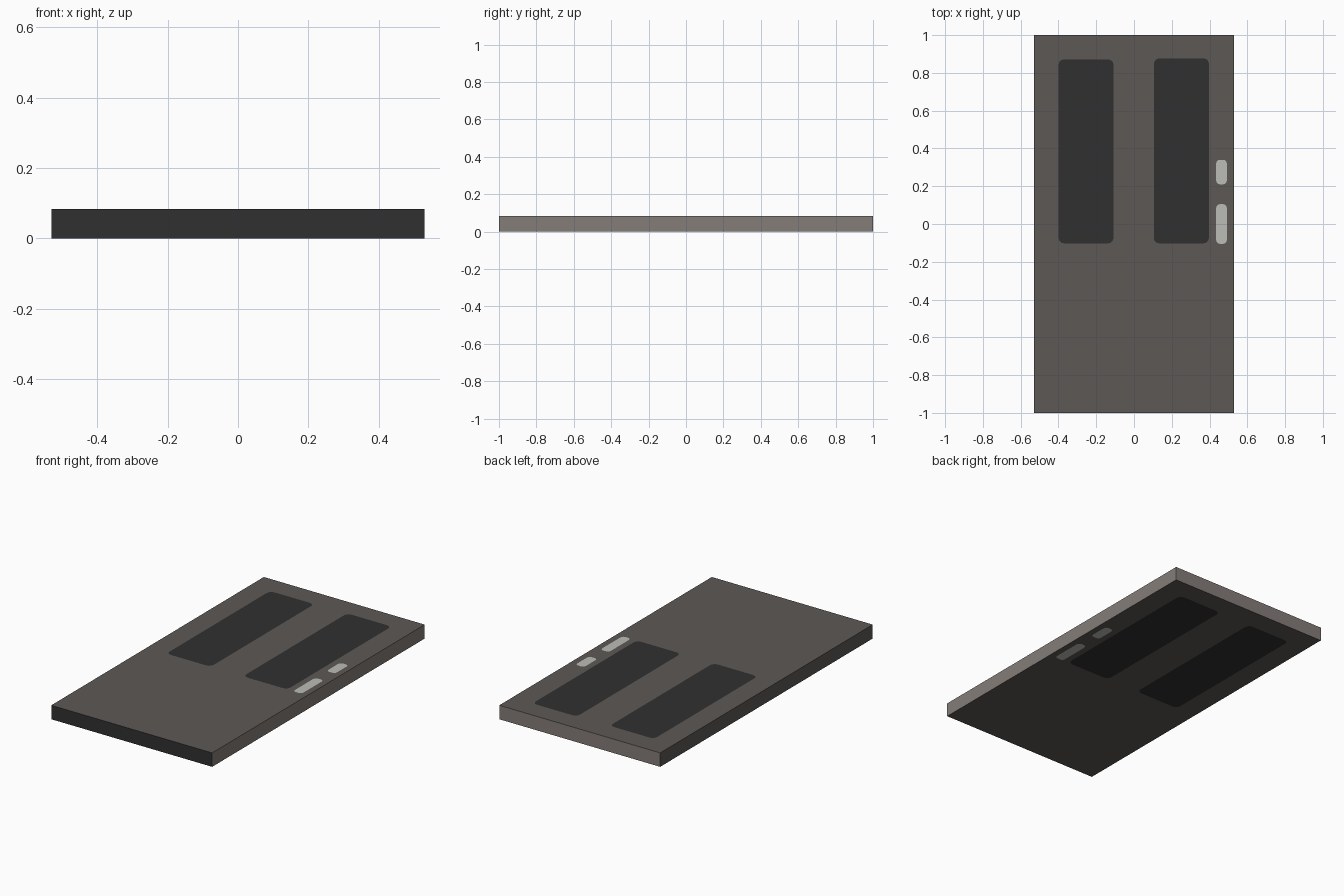
import bpy, bmesh, math
from mathutils import Vector

if "Cube" in bpy.data.objects:
    bpy.data.objects.remove(bpy.data.objects["Cube"])

W, L, H = 0.53, 1.0, 0.083


def srgb(hexcol):
    out = []
    for i in (0, 2, 4):
        c = int(hexcol[i:i + 2], 16) / 255
        out.append(c / 12.92 if c <= 0.04045 else ((c + 0.055) / 1.055) ** 2.4)
    return (*out, 1)


def mat(name, hexcol):
    m = bpy.data.materials.new(name)
    m.diffuse_color = srgb(hexcol)
    m.use_nodes = True
    m.node_tree.nodes["Principled BSDF"].inputs["Base Color"].default_value = m.diffuse_color
    return m


body = mat("dark taupe", "5d5855")
edge_light = mat("light taupe", "857d78")
dark = mat("charcoal", "303030")
metal = mat("light grey metal", "bcbcb8")


def rounded_rect(x0, x1, y0, y1, r, n=3):
    pts = []
    for cx, cy, a0 in ((x1 - r, y1 - r, 0), (x0 + r, y1 - r, 90),
                       (x0 + r, y0 + r, 180), (x1 - r, y0 + r, 270)):
        for i in range(n + 1):
            a = math.radians(a0 + 90 * i / n)
            pts.append((cx + r * math.cos(a), cy + r * math.sin(a)))
    return pts


def make_object(name, bm, mats):
    me = bpy.data.meshes.new(name)
    bm.to_mesh(me)
    bm.free()
    for m in mats:
        me.materials.append(m)
    ob = bpy.data.objects.new(name, me)
    bpy.context.collection.objects.link(ob)


# Inlaid parts, visible flush on both broad faces
inlays = [
    ("left_panel", rounded_rect(-0.40, -0.108, -0.103, 0.872, 0.03), dark),
    ("right_panel", rounded_rect(0.105, 0.397, -0.103, 0.877, 0.03), dark),
    ("lock_plate", rounded_rect(0.435, 0.492, 0.21, 0.34, 0.02), metal),
    ("handle_plate", rounded_rect(0.435, 0.492, -0.105, 0.105, 0.02), metal),
]

# Door slab: broad faces with openings for the inlays, plus four edges
bm = bmesh.new()
corners = [(-W, -L), (W, -L), (W, L), (-W, L)]
rims = []
for z in (0, H):
    edges = []
    for loop in [corners] + [pts for _, pts, _ in inlays]:
        vs = [bm.verts.new((x, y, z)) for x, y in loop]
        edges += [bm.edges.new((vs[i - 1], vs[i])) for i in range(len(vs))]
        if loop is corners:
            rims.append(vs)
    up = 1 if z else -1
    bmesh.ops.triangle_fill(bm, edges=edges, use_beauty=True, normal=Vector((0, 0, up)))
    for f in bm.faces:
        f.normal_update()
        if abs(f.calc_center_median().z - z) < 1e-5 and f.normal.z * up < 0:
            f.normal_flip()
lo, hi = rims
for i, colour in enumerate((2, 1, 1, 0)):  # front, right, back, left
    j = (i + 1) % 4
    f = bm.faces.new((lo[i], lo[j], hi[j], hi[i]))
    f.material_index = colour
make_object("door_slab", bm, [body, edge_light, dark])

# Inlay faces filling the openings
for name, pts, m in inlays:
    bm = bmesh.new()
    bm.faces.new([bm.verts.new((x, y, H)) for x, y in pts])
    bm.faces.new([bm.verts.new((x, y, 0)) for x, y in reversed(pts)])
    make_object(name, bm, [m])
